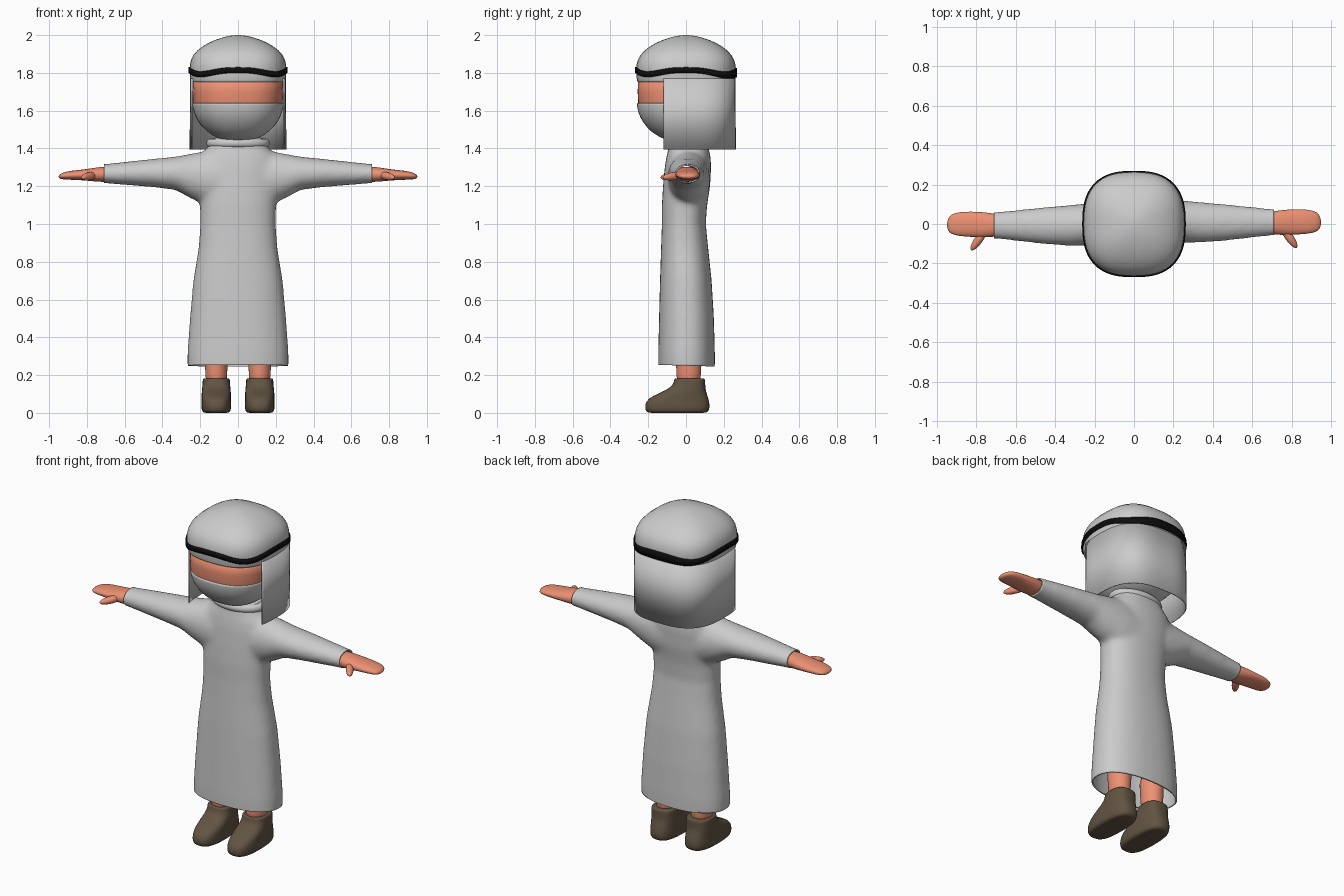
import bpy, bmesh, math
from mathutils import Vector

if "Cube" in bpy.data.objects:
    bpy.data.objects.remove(bpy.data.objects["Cube"])


def material(name, rgb):
    m = bpy.data.materials.new(name)
    m.diffuse_color = (*rgb, 1)
    m.use_nodes = True
    m.node_tree.nodes["Principled BSDF"].inputs["Base Color"].default_value = m.diffuse_color
    return m


SKIN = material("skin", (0.85, 0.28, 0.17))
BROWN = material("brown_leather", (0.12, 0.088, 0.055))
BLACK = material("black_cord", (0.004, 0.004, 0.004))


def make(name, bm, mat=None, subsurf=0):
    bmesh.ops.recalc_face_normals(bm, faces=bm.faces)
    me = bpy.data.meshes.new(name)
    bm.to_mesh(me)
    bm.free()
    me.shade_smooth()
    ob = bpy.data.objects.new(name, me)
    bpy.context.collection.objects.link(ob)
    if mat:
        me.materials.append(mat)
    if subsurf:
        mod = ob.modifiers.new("subdivide", "SUBSURF")
        mod.levels = mod.render_levels = subsurf
    return ob


def plan(angle, e):
    """Unit superellipse point."""
    f = lambda v: math.copysign(abs(v) ** (2 / e), v)
    return f(math.cos(angle)), f(math.sin(angle))


def loft(rings, axis="z", e=2.0, n=32, caps=(True, True), bm=None):
    """Skin rings of (position, u min, u max, v min, v max); axis z: uv=xy, axis x: uv=yz."""
    bm = bm or bmesh.new()
    loops = []
    for p, u0, u1, v0, v1 in rings:
        row = []
        for i in range(n):
            a, b = plan(2 * math.pi * i / n, e)
            u, v = (u0 + u1) / 2 + a * (u1 - u0) / 2, (v0 + v1) / 2 + b * (v1 - v0) / 2
            row.append(bm.verts.new((u, v, p) if axis == "z" else (p, u, v)))
        loops.append(row)
    for r, q in zip(loops, loops[1:]):
        for i in range(n):
            j = (i + 1) % n
            bm.faces.new((r[i], r[j], q[j], q[i]))
    for use, row in zip(caps, (loops[0], loops[-1])):
        if use:
            bm.faces.new(row)
    return bm


def centred(rows):
    return [(z, -rx, rx, -ry, ry) for z, rx, ry in rows]


def cut(bm, co, no):
    """Remove everything on the side the normal points to."""
    bmesh.ops.bisect_plane(bm, geom=bm.verts[:] + bm.edges[:] + bm.faces[:],
                           plane_co=co, plane_no=no, clear_outer=True)


def thicken(ob, t):
    mod = ob.modifiers.new("thickness", "SOLIDIFY")
    mod.thickness = t
    mod.offset = -1


# Robe: body and sleeves blended together, then opened at hem and cuffs
body = [(z, -x, x, y0, y1) for z, x, y0, y1 in (
    (0.15, .262, -.142, .148), (0.25, .268, -.147, .153), (0.32, .268, -.147, .153),
    (0.50, .255, -.143, .148), (0.70, .237, -.138, .136), (0.88, .208, -.132, .117),
    (1.00, .200, -.128, .105), (1.10, .202, -.128, .112), (1.20, .212, -.122, .128),
    (1.30, .220, -.113, .133), (1.36, .205, -.103, .130), (1.40, .165, -.093, .120),
    (1.46, .135, -.085, .105))]
bm = loft(body, e=2.3)
for s in (-1, 1):
    d = 0.008 * s
    sleeve = [(s * x, y0 + d, y1 + d, z0, z1) for x, y0, y1, z0, z1 in (
        (0.02, -.105, .120, 1.06, 1.400), (0.15, -.105, .120, 1.09, 1.390),
        (0.25, -.103, .112, 1.135, 1.372), (0.33, -.103, .104, 1.18, 1.357),
        (0.45, -.095, .094, 1.195, 1.345), (0.60, -.078, .079, 1.207, 1.329),
        (0.70, -.067, .069, 1.215, 1.318), (0.78, -.067, .069, 1.215, 1.318))]
    loft(sleeve, axis="x", bm=bm)
draft = make("robe_draft", bm)
mod = draft.modifiers.new("blend", "REMESH")
mod.mode, mod.voxel_size = "VOXEL", 0.012
mod = draft.modifiers.new("relax", "SMOOTH")
mod.factor, mod.iterations = 0.5, 16
bm = bmesh.new()
bm.from_object(draft, bpy.context.evaluated_depsgraph_get())
bpy.data.objects.remove(draft)
cut(bm, (0, 0, 0.25), (0, -0.03, -1))
for s in (-1, 1):
    cut(bm, (s * 0.71, 0, 0), (s, 0, 0))
thicken(make("robe", bm), 0.008)

# Rolled collar
bm = bmesh.new()
rows = []
for i in range(48):
    a = 2 * math.pi * i / 48
    row = []
    for k in range(12):
        b = 2 * math.pi * k / 12
        r = 0.022 * math.cos(b)
        row.append(bm.verts.new(((0.146 + r) * math.cos(a), 0.01 + (0.09 + r) * math.sin(a),
                                 1.428 + 0.024 * math.sin(b))))
    rows.append(row)
for i in range(48):
    r, q = rows[i], rows[(i + 1) % 48]
    for k in range(12):
        bm.faces.new((r[k], q[k], q[(k + 1) % 12], r[(k + 1) % 12]))
make("collar", bm)

# Head: skin band, veil below, cap above
make("face", loft(centred(((1.58, .225, .240), (1.64, .236, .253), (1.70, .239, .256),
                           (1.78, .236, .253))), e=2.5, n=48), SKIN)
make("face_veil", loft(centred(((1.438, .004, .004), (1.440, .060, .075), (1.453, .110, .130),
                                (1.49, .170, .190), (1.54, .213, .231), (1.59, .236, .256),
                                (1.635, .243, .262), (1.64, .243, .262), (1.641, .230, .246))),
                       e=2.4, caps=(True, False)), subsurf=1)
make("cap", loft(centred(((1.752, .225, .235), (1.75, .252, .258), (1.755, .253, .260),
                          (1.80, .258, .266), (1.84, .258, .266), (1.895, .245, .249),
                          (1.945, .187, .190), (1.978, .118, .120), (1.998, .045, .046),
                          (2.0, .004, .004))), e=2.6, caps=(False, True)), subsurf=1)

# Neck cloth hanging round the sides and back
bm = loft(centred(((1.395, .256, .264), (1.77, .254, .262))), e=2.8, n=64, caps=(False, False))
cut(bm, (0, -0.12, 0), (0, -1, 0))
thicken(make("neck_cloth", bm), 0.005)

# Wavy cord around the cap, broader at the back
bm = bmesh.new()
rows = []
for i in range(96):
    a = 2 * math.pi * i / 96
    x, y = plan(a, 2.6)
    back = max(0, math.sin(a)) ** 4
    mid = 1.804 + 0.011 * math.cos(4 * a) - 0.014 * back
    half = 0.015 + 0.009 * back
    rows.append([bm.verts.new((x * r, y * (r + .007), mid + h * half))
                 for r, h in ((.252, -1), (.262, -1), (.263, 0), (.262, 1), (.252, 1))])
for i in range(96):
    r, q = rows[i], rows[(i + 1) % 96]
    for k in range(4):
        bm.faces.new((r[k], q[k], q[k + 1], r[k + 1]))
make("head_cord", bm, BLACK)

# Hands, legs and shoes, one of each per side
for s, side in ((-1, "right"), (1, "left")):
    d = 0.006 * s
    hand = [(s * x, y0 + d, y1 + d, z0, z1) for x, y0, y1, z0, z1 in (
        (0.66, -.055, .055, 1.222, 1.305), (0.72, -.060, .060, 1.222, 1.304),
        (0.77, -.064, .068, 1.226, 1.296), (0.83, -.060, .070, 1.232, 1.287),
        (0.89, -.056, .068, 1.234, 1.282), (0.93, -.046, .056, 1.236, 1.272),
        (0.946, -.028, .034, 1.241, 1.262), (0.95, -.003, .003, 1.250, 1.253))]
    make(side + "_hand", loft(hand, axis="x", e=2.2, n=20), SKIN, 1)

    bm = bmesh.new()
    bmesh.ops.create_uvsphere(bm, u_segments=16, v_segments=12, radius=1)
    turn = Vector((s * 0.06, -0.085, -0.012)).to_track_quat("Z", "Y")
    for v in bm.verts:
        v.co = turn @ Vector((v.co.x * .021, v.co.y * .021, v.co.z * .068)) \
            + Vector((s * 0.788, -0.072 + d, 1.253))
    make(side + "_thumb", bm, SKIN)

    c = 0.115 * s
    leg = [(z, c - r, c + r, y0, y1) for z, r, y0, y1 in (
        (0.14, .056, -.050, .078), (0.20, .057, -.050, .078), (0.27, .062, -.054, .084),
        (0.40, .070, -.065, .085))]
    make(side + "_leg", loft(leg, n=24), SKIN, 1)

    shoe = [(z, c - r, c + r, y0, y1) for z, r, y0, y1 in (
        (0.0, .050, -.18, .09), (0.001, .070, -.207, .112), (0.018, .079, -.218, .126),
        (0.05, .079, -.217, .125), (0.078, .078, -.198, .119), (0.102, .078, -.150, .110),
        (0.125, .076, -.098, .104), (0.15, .073, -.067, .102), (0.176, .072, -.063, .102),
        (0.182, .070, -.060, .098), (0.182, .050, -.045, .075))]
    make(side + "_shoe", loft(shoe, e=2.7, n=28), BROWN, 1)
